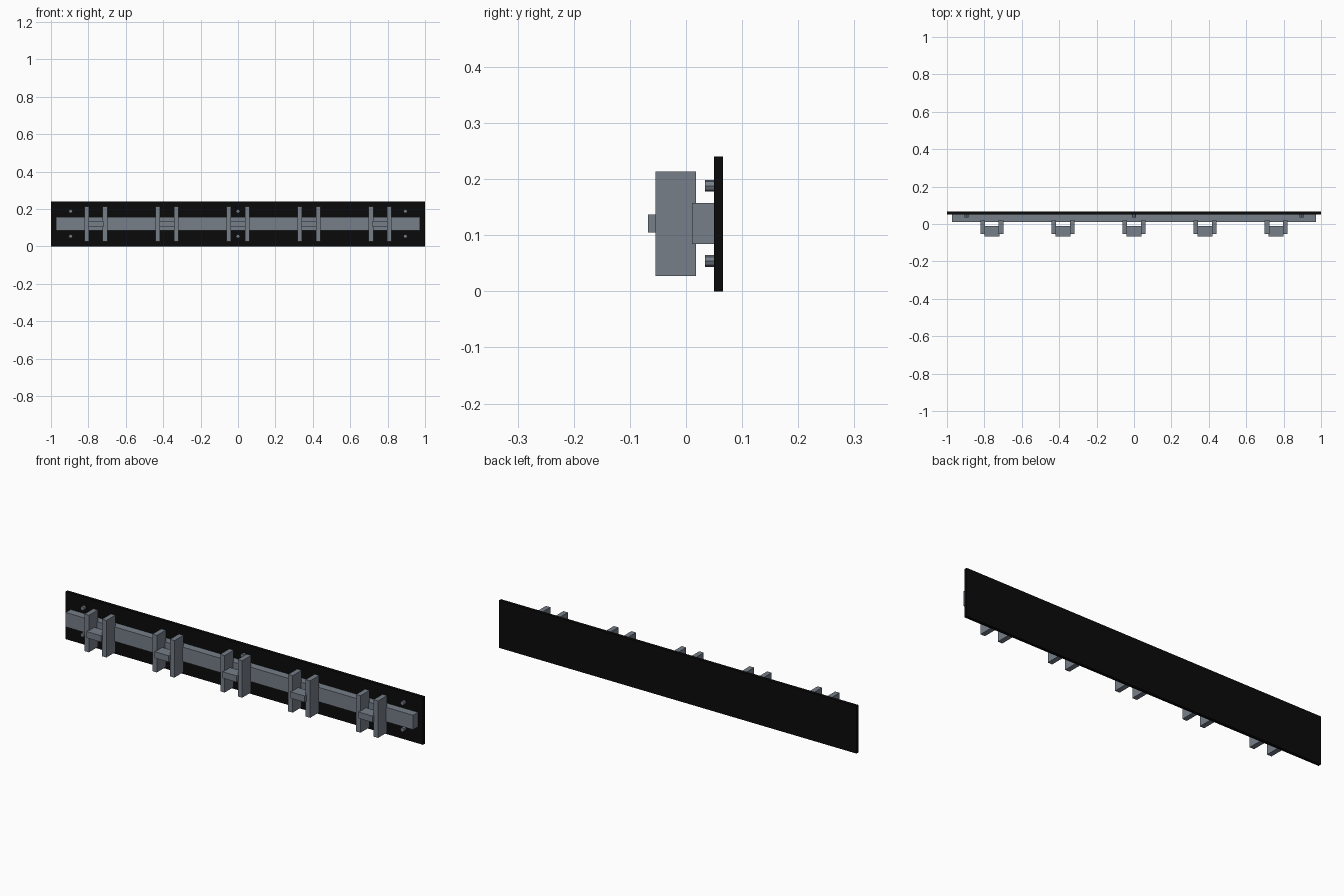
import bpy, math

if "Cube" in bpy.data.objects:
    bpy.data.objects.remove(bpy.data.objects["Cube"])

def material(name, rgb):
    m = bpy.data.materials.new(name)
    m.diffuse_color = (*rgb, 1)
    m.use_nodes = True
    m.node_tree.nodes["Principled BSDF"].inputs["Base Color"].default_value = m.diffuse_color
    return m

steel = material("grey steel", (0.18, 0.21, 0.25))
black = material("black panel", (0.003, 0.003, 0.003))

def box(name, x, y, z, mat):
    """Box from (min, max) ranges on each axis."""
    bpy.ops.mesh.primitive_cube_add(size=1, location=[(a + b) / 2 for a, b in (x, y, z)])
    o = bpy.context.object
    o.name = name
    o.scale = [b - a for a, b in (x, y, z)]
    bpy.ops.object.transform_apply(location=False, rotation=False, scale=True)
    o.data.materials.append(mat)

# Backing board and central rail
box("back_board", (-1, 1), (0.05, 0.066), (0, 0.24), black)
box("rail", (-0.972, 0.972), (0.011, 0.05), (0.084, 0.157), steel)

# Five brackets: two upright plates joined by a crossbar
for i in range(5):
    cx = (i - 2) * 0.38
    for s, side in ((-1, "left"), (1, "right")):
        c = cx + s * 0.049
        box(f"bracket_plate_{side}_{i}", (c - 0.0125, c + 0.0125),
            (-0.054, 0.018), (0.027, 0.214), steel)
    box(f"bracket_crossbar_{i}", (cx - 0.04, cx + 0.04),
        (-0.068, -0.01), (0.105, 0.137), steel)

# Bolts in the board
for x in (-0.895, 0, 0.895):
    for z in (0.054, 0.188):
        bpy.ops.mesh.primitive_cylinder_add(vertices=8, radius=0.0105, depth=0.018,
                                            location=(x, 0.043, z),
                                            rotation=(math.pi / 2, 0, 0))
        bpy.context.object.name = "bolt"
        bpy.context.object.data.materials.append(steel)
